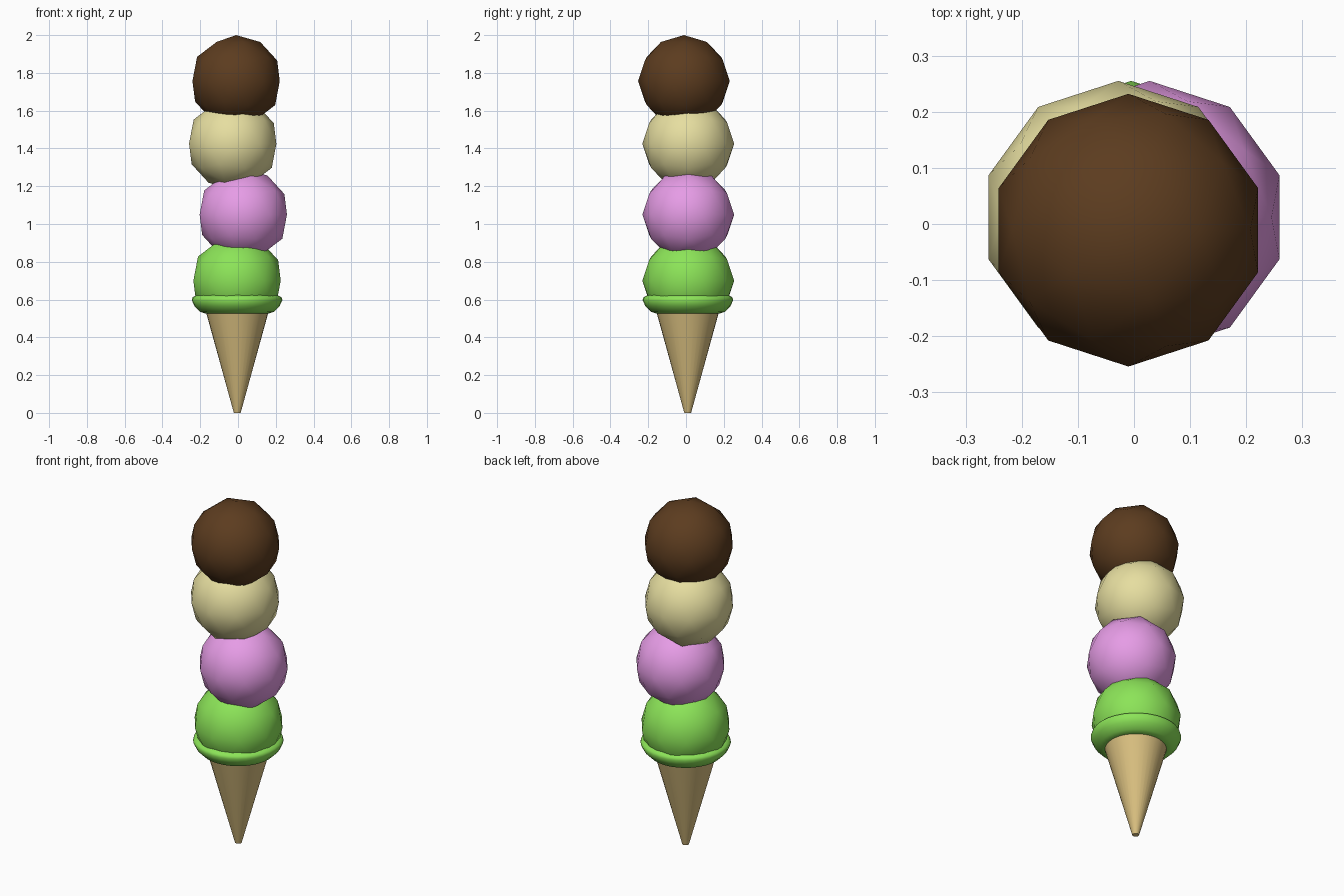
import bpy, math

if "Cube" in bpy.data.objects:
    bpy.data.objects.remove(bpy.data.objects["Cube"])


def srgb(r, g, b):
    lin = lambda c: (c / 255 / 12.92) if c < 10 else ((c / 255 + 0.055) / 1.055) ** 2.4
    return (lin(r), lin(g), lin(b), 1)


def material(name, rgb):
    m = bpy.data.materials.new(name)
    m.diffuse_color = srgb(*rgb)
    m.use_nodes = True
    m.node_tree.nodes["Principled BSDF"].inputs["Base Color"].default_value = m.diffuse_color
    return m


def lathe(name, profile, location, mat, sides=32, closed=False):
    # Spin an (r, z) profile round the vertical axis
    n = len(profile)
    verts, faces = [], []
    for i in range(sides):
        a = 2 * math.pi * i / sides
        verts += [(r * math.cos(a), r * math.sin(a), z) for r, z in profile]
    for i in range(sides):
        j = (i + 1) % sides
        for k in range(n if closed else n - 1):
            l = (k + 1) % n
            faces.append((i * n + k, j * n + k, j * n + l, i * n + l))
    if not closed:
        faces.append([i * n for i in reversed(range(sides))])
        faces.append([i * n + n - 1 for i in range(sides)])
    mesh = bpy.data.meshes.new(name)
    mesh.from_pydata(verts, [], faces)
    mesh.materials.append(mat)
    ob = bpy.data.objects.new(name, mesh)
    ob.location = location
    bpy.context.collection.objects.link(ob)
    bpy.context.view_layer.objects.active = ob
    bpy.ops.object.select_all(action='DESELECT')
    ob.select_set(True)
    bpy.ops.object.shade_smooth_by_angle(angle=math.radians(60))
    return ob


wafer = material("wafer", (218, 192, 128))
green = material("mint", (140, 228, 88))

# Wafer cone with a small blunt tip
lathe("cone", [(0.018, 0), (0.163, 0.525), (0.172, 0.56)], (-0.004, 0.009, 0), wafer)

# Melted lip round the lowest scoop
lathe("scoop_lip", [(0.145, 0.53), (0.165, 0.525), (0.195, 0.535), (0.225, 0.565),
                    (0.24, 0.597), (0.235, 0.612), (0.215, 0.623), (0.19, 0.622),
                    (0.17, 0.60), (0.15, 0.56)],
      (-0.005, 0.01, 0), green, closed=True)

# Four faceted-outline scoops, slightly off-centre
scoops = [
    ("mint_scoop", (-0.005, 0.012, 0.70), green),
    ("berry_scoop", (0.028, 0.012, 1.05), material("berry", (230, 156, 230))),
    ("vanilla_scoop", (-0.028, 0.012, 1.425), material("vanilla", (230, 222, 160))),
    ("chocolate_scoop", (-0.010, -0.011, 1.757), material("chocolate", (92, 60, 31))),
]
for name, loc, mat in scoops:
    bpy.ops.mesh.primitive_ico_sphere_add(subdivisions=2, radius=0.243, location=loc)
    ob = bpy.context.object
    ob.name = name
    ob.data.materials.append(mat)
    bpy.ops.object.shade_smooth()
